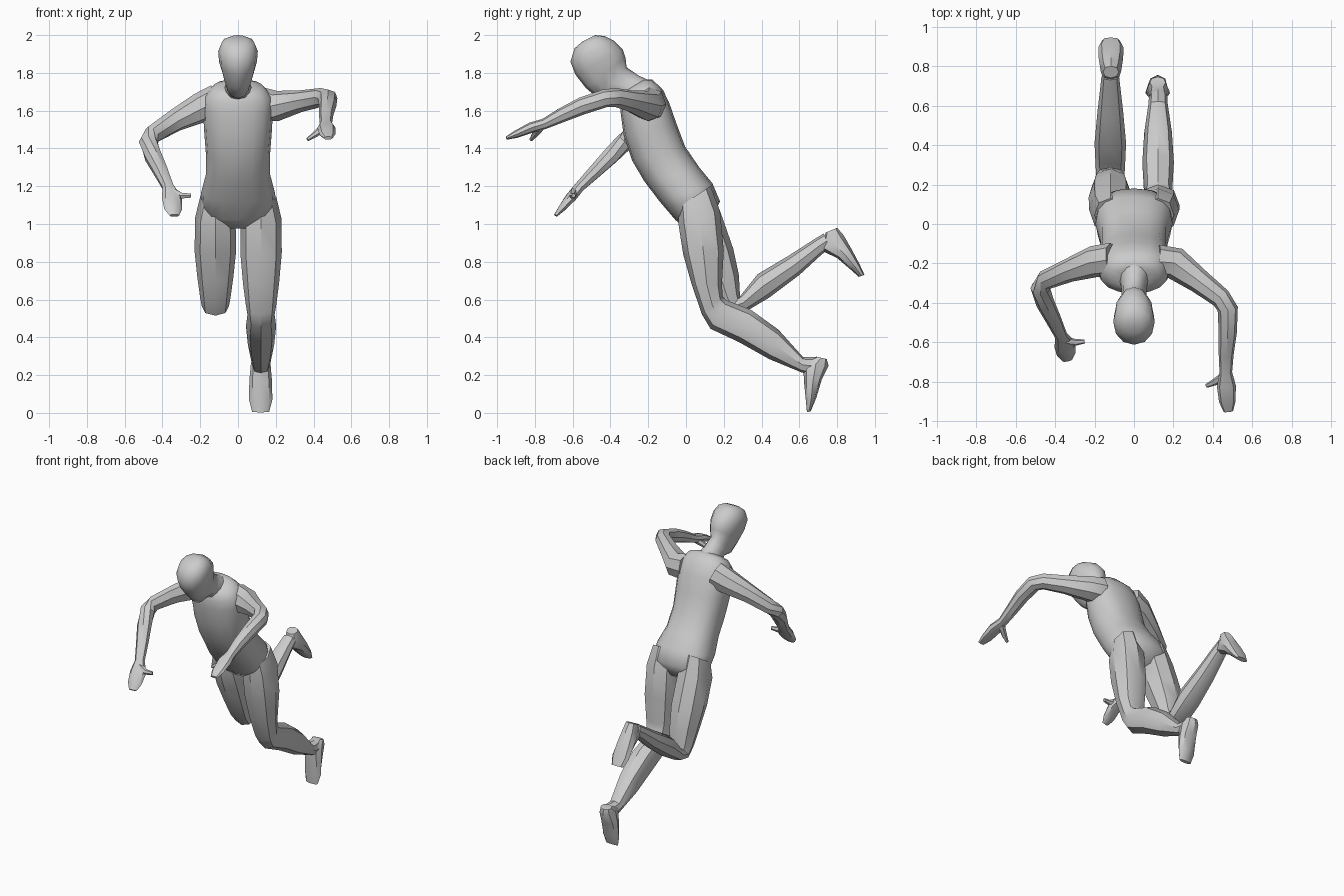
import bpy, bmesh, math
from mathutils import Vector


def skin(name, rings, n, angle, box=1.0):
    """Loft a closed body through rings of (centre, half-axis u, half-axis v)."""
    bm = bmesh.new()
    loops = []
    for c, u, v in rings:
        loop = []
        for i in range(n):
            t = 2 * math.pi * i / n
            cu, sv = math.cos(t), math.sin(t)
            cu = math.copysign(abs(cu) ** box, cu) if abs(cu) > 1e-6 else 0
            sv = math.copysign(abs(sv) ** box, sv) if abs(sv) > 1e-6 else 0
            loop.append(bm.verts.new(c + u * cu + v * sv))
        loops.append(loop)
    for a, b in zip(loops, loops[1:]):
        for i in range(n):
            j = (i + 1) % n
            bm.faces.new((a[i], a[j], b[j], b[i]))
    bm.faces.new(loops[0])
    bm.faces.new(loops[-1])
    bmesh.ops.recalc_face_normals(bm, faces=bm.faces)
    me = bpy.data.meshes.new(name)
    bm.to_mesh(me)
    bm.free()
    me.shade_smooth()
    me.set_sharp_from_angle(angle=math.radians(angle))
    ob = bpy.data.objects.new(name, me)
    bpy.context.collection.objects.link(ob)
    return ob


def side_loft(name, x, rows, n=8, angle=38, box=0.9):
    """Rows hold front y, z, back y, z of the side outline and a half width."""
    rings = []
    for yf, zf, yb, zb, w in rows:
        f, b = Vector((x, yf, zf)), Vector((x, yb, zb))
        rings.append(((f + b) / 2, Vector((w, 0, 0)), (b - f) / 2))
    return skin(name, rings, n, angle, box)


def path_loft(name, rows, n=8, angle=38):
    """Rows hold x, y, z of the centre line, half width and half thickness."""
    pts = [Vector(r[:3]) for r in rows]
    rings = []
    for i, r in enumerate(rows):
        t = (pts[min(i + 1, len(pts) - 1)] - pts[max(i - 1, 0)]).normalized()
        u = t.cross(Vector((0, 0, 1))).normalized()
        rings.append((pts[i], u * r[3], u.cross(t) * r[4]))
    return skin(name, rings, n, angle, 0.9)


# Torso, leaning forward
side_loft("torso", 0, [
    (0.00, 0.975, 0.13, 1.02, .09),
    (-.055, 1.02, .18, 1.12, .19),
    (-.14, 1.12, .14, 1.215, .195),
    (-.22, 1.225, .07, 1.30, .17),
    (-.285, 1.335, -.005, 1.41, .17),
    (-.33, 1.47, -.05, 1.53, .18),
    (-.345, 1.58, -.09, 1.645, .185),
    (-.35, 1.64, -.13, 1.72, .175),
    (-.34, 1.685, -.18, 1.765, .13),
    (-.33, 1.70, -.22, 1.765, .07)], n=16, angle=70, box=0.85)

# Neck and head
side_loft("head", 0, [
    (-.31, 1.64, -.17, 1.75, .085),
    (-.38, 1.68, -.25, 1.785, .065),
    (-.465, 1.665, -.315, 1.83, .062),
    (-.53, 1.72, -.32, 1.88, .082),
    (-.585, 1.79, -.335, 1.925, .10),
    (-.612, 1.86, -.38, 1.97, .105),
    (-.59, 1.93, -.43, 1.995, .085),
    (-.55, 1.965, -.48, 2.0, .045)], n=12, angle=70, box=0.95)

# Legs
hip = [(-.04, 1.09, .13, 1.20, .08), (-.04, 1.0, .18, 1.07, .107)]
side_loft("right_leg", .122, hip + [
    (-.015, .84, .20, .86, .11),
    (.03, .68, .19, .68, .095),
    (.085, .52, .195, .615, .08),
    (.13, .445, .215, .597, .072),
    (.28, .375, .345, .545, .08),
    (.44, .285, .49, .44, .07),
    (.61, .215, .62, .295, .048),
    (.67, .20, .69, .295, .045)])
side_loft("left_leg", -.12, hip + [
    (.02, .84, .25, .87, .11),
    (.09, .70, .28, .73, .095),
    (.155, .58, .285, .635, .08),
    (.21, .515, .285, .615, .072),
    (.305, .53, .30, .635, .075),
    (.44, .61, .38, .735, .08),
    (.60, .73, .54, .83, .065),
    (.72, .84, .68, .92, .05),
    (.76, .87, .73, .95, .045)])

# Feet, from heel to toe
side_loft("right_foot", .12, [
    (.69, .298, .745, .285, .04),
    (.62, .27, .755, .25, .052),
    (.625, .16, .72, .18, .06),
    (.635, .06, .69, .08, .062),
    (.64, .003, .66, .008, .045)])
side_loft("left_foot", -.117, [
    (.74, .955, .80, .98, .04),
    (.715, .86, .835, .94, .052),
    (.80, .82, .88, .86, .062),
    (.87, .76, .92, .785, .064),
    (.915, .72, .945, .73, .045)])

# Arms with mitten hands
path_loft("right_arm", [
    (.12, -.19, 1.635, .085, .09),
    (.21, -.20, 1.625, .082, .08),
    (.33, -.29, 1.65, .062, .058),
    (.44, -.375, 1.67, .052, .05),
    (.475, -.43, 1.665, .052, .048),
    (.475, -.55, 1.625, .046, .046),
    (.467, -.66, 1.575, .038, .038),
    (.465, -.75, 1.53, .032, .028),
    (.468, -.82, 1.51, .048, .028),
    (.473, -.90, 1.475, .042, .02),
    (.478, -.95, 1.455, .024, .009)])
path_loft("left_arm", [
    (-.11, -.18, 1.65, .085, .09),
    (-.20, -.19, 1.615, .08, .08),
    (-.33, -.235, 1.55, .06, .06),
    (-.45, -.285, 1.475, .05, .05),
    (-.475, -.325, 1.435, .05, .048),
    (-.45, -.40, 1.36, .047, .046),
    (-.41, -.48, 1.28, .04, .038),
    (-.37, -.565, 1.195, .032, .028),
    (-.35, -.61, 1.14, .055, .027),
    (-.343, -.66, 1.08, .048, .018),
    (-.337, -.69, 1.045, .026, .009)])

# Thumbs
path_loft("right_thumb", [
    (.46, -.77, 1.515, .024, .022),
    (.41, -.80, 1.475, .018, .016),
    (.368, -.82, 1.447, .01, .009)], n=6)
path_loft("left_thumb", [
    (-.35, -.59, 1.17, .024, .024),
    (-.30, -.60, 1.15, .018, .018),
    (-.25, -.595, 1.15, .01, .012)], n=6)
